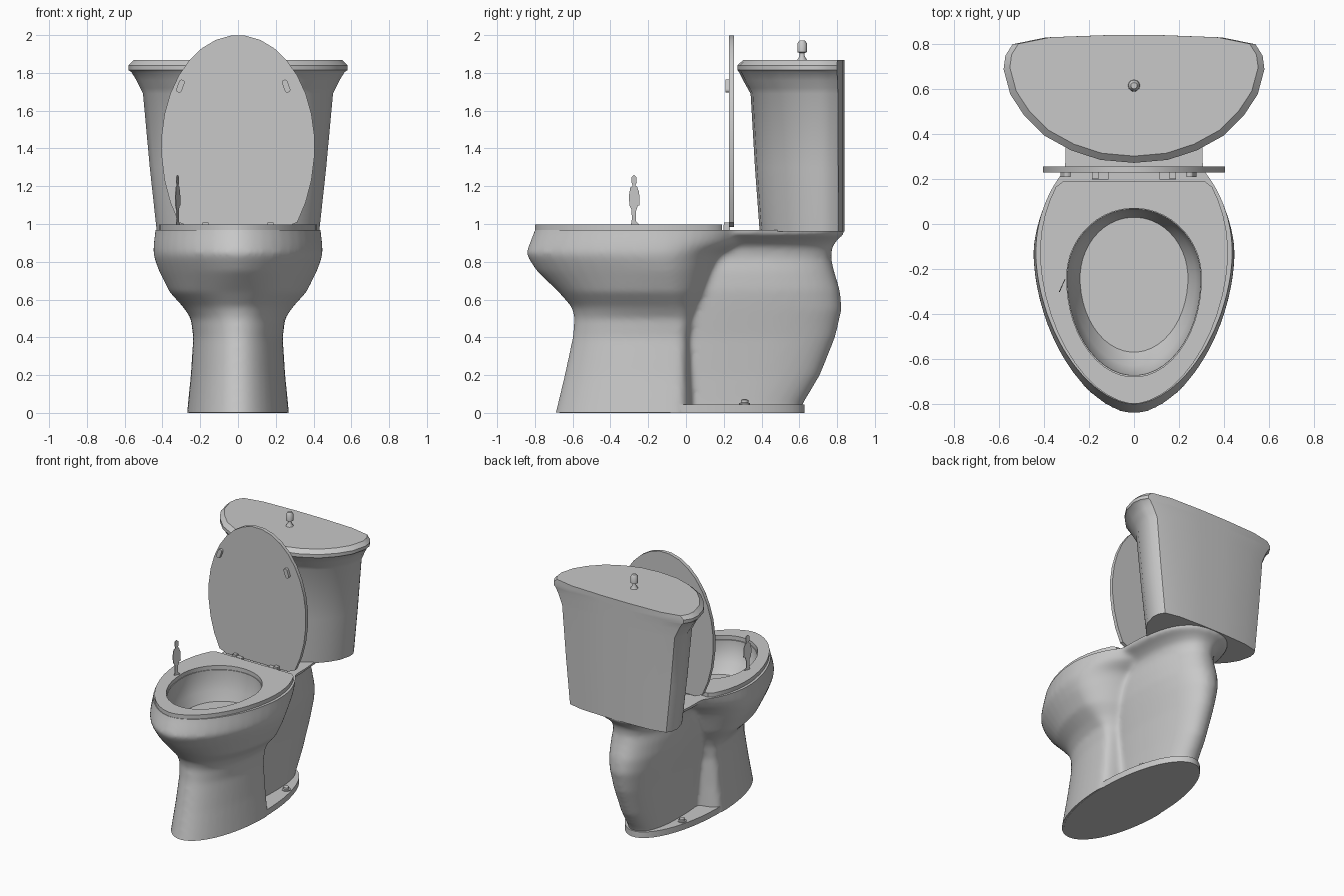
import bpy, bmesh, math
from mathutils import Matrix

if "Cube" in bpy.data.objects:
    bpy.data.objects.remove(bpy.data.objects["Cube"])

grey = bpy.data.materials.new("porcelain_grey")
grey.diffuse_color = (0.58, 0.58, 0.58, 1)
grey.use_nodes = True
grey.node_tree.nodes["Principled BSDF"].inputs["Base Color"].default_value = grey.diffuse_color


def make(name, bm, angle=35):
    """Turn a bmesh into a named, shaded object."""
    bmesh.ops.recalc_face_normals(bm, faces=bm.faces[:])
    mesh = bpy.data.meshes.new(name)
    bm.to_mesh(mesh)
    bm.free()
    mesh.materials.append(grey)
    ob = bpy.data.objects.new(name, mesh)
    bpy.context.collection.objects.link(ob)
    if angle:
        shade(ob, angle)
    return ob


def select(ob):
    bpy.ops.object.select_all(action='DESELECT')
    ob.select_set(True)
    bpy.context.view_layer.objects.active = ob


def shade(ob, angle):
    select(ob)
    bpy.ops.object.shade_smooth_by_angle(angle=math.radians(angle))


def egg(yf, yc, yr, w, nf=2.0, nr=2.0, count=48):
    """Egg outline: front yf, widest line yc, rear yr, half-width w, front and rear exponents."""
    pts = []
    for i in range(count):
        t = 2 * math.pi * (i + 0.5) / count
        c, s = math.cos(t), math.sin(t)
        reach, n = (yr - yc, nr) if s > 0 else (yc - yf, nf)
        pts.append((math.copysign(w * abs(c) ** (2 / n), c),
                    yc + math.copysign(reach * abs(s) ** (2 / n), s)))
    return pts


def loft(name, rings, angle=35, loop=False):
    """Skin a stack of equal-length 3D rings, capped unless looped."""
    bm = bmesh.new()
    rows = [[bm.verts.new(p) for p in ring] for ring in rings]
    pairs = list(zip(rows, rows[1:])) + ([(rows[-1], rows[0])] if loop else [])
    for a, b in pairs:
        for i in range(len(a)):
            j = (i + 1) % len(a)
            bm.faces.new((a[i], a[j], b[j], b[i]))
    if not loop:
        bm.faces.new(rows[0])
        bm.faces.new(rows[-1])
    return make(name, bm, angle)


def at(outline, z):
    return [(x, y, z) for x, y in outline]


def modify(ob, kind, **settings):
    m = ob.modifiers.new(kind.lower(), kind)
    for key, value in settings.items():
        setattr(m, key, value)
    select(ob)
    bpy.ops.object.modifier_apply(modifier=m.name)


def boolean(ob, other, op):
    modify(ob, 'BOOLEAN', operation=op, object=other, solver='EXACT')
    bpy.data.objects.remove(other)


def trim(ob, z, up):
    """Slice off everything beyond height z and close the cut."""
    bm = bmesh.new()
    bm.from_mesh(ob.data)
    bmesh.ops.bisect_plane(bm, geom=bm.verts[:] + bm.edges[:] + bm.faces[:],
                           plane_co=(0, 0, z), plane_no=(0, 0, up), clear_outer=True)
    bmesh.ops.edgeloop_fill(bm, edges=[e for e in bm.edges if e.is_boundary])
    bmesh.ops.recalc_face_normals(bm, faces=bm.faces[:])
    bm.to_mesh(ob.data)
    bm.free()


def box(name, center, size, rot=0.0, bevel=0.0):
    bm = bmesh.new()
    bmesh.ops.create_cube(bm, size=1)
    bmesh.ops.scale(bm, vec=size, verts=bm.verts)
    if bevel:
        edges = [e for e in bm.edges
                 if abs((e.verts[0].co - e.verts[1].co).normalized().y) > 0.9]
        bmesh.ops.bevel(bm, geom=edges, offset=bevel, segments=3, affect='EDGES', profile=0.5)
    bmesh.ops.rotate(bm, matrix=Matrix.Rotation(rot, 3, 'Y'), verts=bm.verts)
    bmesh.ops.translate(bm, vec=center, verts=bm.verts)
    return make(name, bm, 0)


def lathe(name, profile, x, y, sides=12):
    return loft(name, [[(x + r * math.cos(2 * math.pi * i / sides),
                         y + r * math.sin(2 * math.pi * i / sides), z)
                        for i in range(sides)] for r, z in profile])


# Bowl and front column: z, front, widest, rear, half-width
BOWL = [(-.1, -.715, -.05, .04, .28), (.2, -.643, -.05, .03, .25), (.4, -.60, -.05, .03, .237),
        (.5, -.59, -.06, .05, .25), (.56, -.605, -.07, .09, .29), (.64, -.675, -.1, .13, .363),
        (.75, -.79, -.12, .17, .418), (.81, -.83, -.13, .2, .44), (.845, -.848, -.13, .23, .449),
        (.9, -.828, -.13, .34, .446), (.97, -.80, -.13, .40, .437), (1.06, -.78, -.13, .40, .43)]
body = loft("bowl_and_pedestal",
            [at(egg(f, c, r, w, 2.0 if z < .7 else 1.78, 2.6 if z < .55 else 2.0), z)
             for z, f, c, r, w in BOWL])

# Rear trapway flaring into the thin tank deck: z, rear, half-width, squareness
TRAP = [(-.1, .57, .13, 2.3), (.05, .62, .135, 2.3), (.2, .71, .145, 2.3), (.4, .79, .165, 2.3),
        (.55, .825, .19, 2.3), (.65, .815, .205, 2.3), (.75, .785, .205, 2.3),
        (.82, .768, .195, 2.3), (.88, .775, .205, 2.4), (.915, .80, .25, 2.5),
        (.945, .835, .305, 2.6), (1.06, .845, .31, 2.6)]
trap = loft("trapway", [at(egg(-.2, .28, r, w, n, n), z) for z, r, w, n in TRAP])
boolean(body, trap, 'UNION')

# Blend the joint, then cut the flat rim and base
modify(body, 'REMESH', mode='VOXEL', voxel_size=.016)
modify(body, 'SMOOTH', factor=.5, iterations=9)
trim(body, .967, 1)
trim(body, .002, -1)

# Oval foot plate
foot = loft("foot", [at(egg(-.67, -.03, .63, .262), z) for z in (0, .045)])
boolean(body, foot, 'UNION')

# Hollow of the bowl
hollow = loft("hollow", [at(egg(f, -.24, r, w), z) for z, f, r, w in
                         [(.75, -.57, .03, .24), (.82, -.63, .05, .275),
                          (.90, -.67, .065, .295), (1.1, -.68, .07, .30)]])
boolean(body, hollow, 'DIFFERENCE')
body.data.materials.clear()
body.data.materials.append(grey)
for face in body.data.polygons:
    face.material_index = 0
shade(body, 35)

# Seat ring with a straight back edge
outer = [(x, min(y, .19)) for x, y in egg(-.80, -.13, .40, .418, 1.8)]
inner = egg(-.68, -.24, .07, .30)
loft("seat", [at(outer, .968), at(outer, .998), at(inner, .998), at(inner, .968)], loop=True)

# Raised lid standing upright behind the seat
lid = [(x, min(y, .19)) for x, y in egg(-.80, -.23, .395, .406, count=32)]
loft("lid", [[(x, d, .985 - (y - .19) * 1.025) for x, y in lid] for d in (.228, .255)], 20)

# Lid bumpers, hinges and floor bolts
box("bumper_left", (-.305, .219, 1.73), (.03, .022, .07), .35, .013)
box("bumper_right", (.255, .219, 1.73), (.03, .022, .07), -.35, .013)
for side, tag in ((-1, "left"), (1, "right")):
    box("hinge_base_" + tag, (side * .15, .215, .982), (.075, .035, .028))
    box("hinge_arm_" + tag, (side * .172, .215, .99), (.03, .03, .036))
    lathe("floor_bolt_" + tag, [(.03, .04), (.03, .052), (.02, .054), (.02, .068), (.008, .073)],
          side * .185, .31)

# Tank: rounded front, nearly flat back; half outline is mirrored
HALF = [(0, .28), (.15, .293), (.28, .335), (.40, .40), (.49, .49), (.55, .58),
        (.58, .69), (.572, .75), (.54, .80), (.39, .83), (.12, .84)]
outline = HALF + [(-x, y) for x, y in reversed(HALF[1:])]
TANK = [(.96, .43, .39), (1.3, .467, .365), (1.69, .503, .342), (1.72, .518, .325),
        (1.76, .537, .303), (1.805, .565, .28), (1.815, .58, .272), (1.84, .58, .272),
        (1.867, .552, .302)]
loft("tank", [[(x * w / .58, .84 - (.84 - y) * (.84 - f) / .56, z) for x, y in outline]
              for z, w, f in TANK], 28)

# Flush knob on the tank
lathe("flush_knob", [(.028, 1.865), (.013, 1.89), (.013, 1.905), (.026, 1.91),
                     (.026, 1.955), (.014, 1.972)], 0, .615)

# Flat standing figure on the seat
FIGURE = [(-.018, 1.0), (.03, 1.0), (.012, 1.015), (.012, 1.07), (.022, 1.1), (.033, 1.1),
          (.03, 1.17), (.018, 1.2), (.006, 1.205), (.016, 1.22), (.014, 1.25), (0, 1.262),
          (-.015, 1.25), (-.016, 1.225), (-.008, 1.205), (-.022, 1.195), (-.03, 1.15),
          (-.027, 1.1), (-.016, 1.08), (-.012, 1.03)]
loft("figure", [[(-.32 + .4 * u + d, -.275 + .9 * u, z - .002) for u, z in FIGURE]
                for d in (-.002, .002)], 0)
